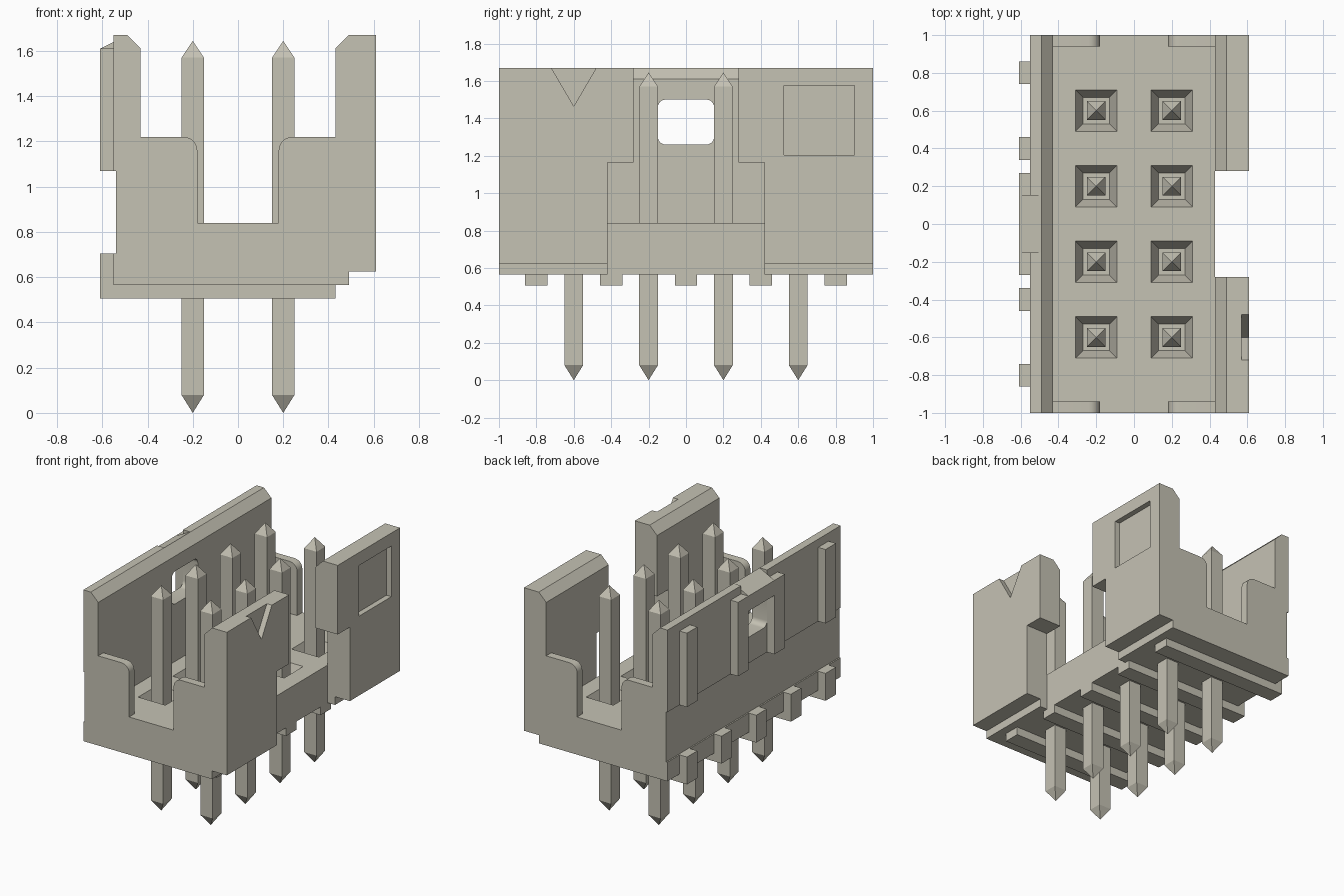
import bpy, bmesh, math

cube = bpy.data.objects.get("Cube")
if cube:
    bpy.data.objects.remove(cube, do_unlink=True)

mat = bpy.data.materials.new("warm grey")
mat.use_nodes = True
COLOR = (0.56, 0.54, 0.455, 1)
mat.diffuse_color = COLOR
mat.node_tree.nodes["Principled BSDF"].inputs["Base Color"].default_value = COLOR


def finish(name, bm):
    bmesh.ops.recalc_face_normals(bm, faces=bm.faces[:])
    me = bpy.data.meshes.new(name)
    bm.to_mesh(me)
    bm.free()
    me.materials.append(mat)
    ob = bpy.data.objects.new(name, me)
    bpy.context.collection.objects.link(ob)
    return ob


def prism(name, pts, axis, a, b):
    """Extrude a profile: (x, z) points along y, or (y, z) points along x."""
    bm = bmesh.new()

    def ring(t):
        return [bm.verts.new((u, t, v) if axis == "y" else (t, u, v)) for u, v in pts]
    r0, r1 = ring(a), ring(b)
    bm.faces.new(r0)
    bm.faces.new(r1)
    n = len(pts)
    for i in range(n):
        j = (i + 1) % n
        bm.faces.new((r0[i], r0[j], r1[j], r1[i]))
    return finish(name, bm)


def box(name, x0, x1, y0, y1, z0, z1):
    return prism(name, [(x0, z0), (x1, z0), (x1, z1), (x0, z1)], "y", y0, y1)


def arc(cx, cz, r, start, end, n=6):
    return [(cx + r * math.cos(math.radians(start + (end - start) * i / n)),
             cz + r * math.sin(math.radians(start + (end - start) * i / n)))
            for i in range(n + 1)]


def combine(target, tool, op):
    tool.hide_render = True
    mod = target.modifiers.new("cut", "BOOLEAN")
    mod.operation = op
    mod.solver = "EXACT"
    mod.object = tool
    bpy.context.view_layer.objects.active = target
    bpy.ops.object.modifier_apply(modifier=mod.name)
    bpy.data.objects.remove(tool, do_unlink=True)


# Housing: floor and two chamfered side walls
FLOOR, TOP, BASE = 0.84, 1.67, 0.565
housing = prism("housing", [
    (-0.55, BASE), (0.49, BASE), (0.49, 0.625), (0.61, 0.625), (0.61, TOP),
    (0.49, TOP), (0.43, 1.61), (0.43, FLOOR), (-0.43, FLOOR), (-0.43, 1.61),
    (-0.49, TOP), (-0.55, TOP), (-0.55, 1.07), (-0.54, 1.07), (-0.54, 0.705),
    (-0.55, 0.705)], "y", -1, 1)

# End panels with a rounded inner corner
for sx in (-1, 1):
    for y0, y1 in ((-1, -0.94), (0.94, 1)):
        corner = arc(0.24, 1.16, 0.06, 180, 90)
        pts = [(0.18, 0.80)] + corner + [(0.46, 1.22), (0.46, 0.80)]
        panel = prism("end_panel", [(sx * x, z) for x, z in pts], "y", y0, y1)
        combine(housing, panel, "UNION")

# Stepped key gap in the left wall
gap = prism("key_gap", [(-0.42, 0.4), (0.42, 0.4), (0.42, 1.165), (0.28, 1.165),
                        (0.28, 1.8), (-0.28, 1.8), (-0.28, 1.165), (-0.42, 1.165)],
            "x", 0.43, 0.8)
combine(housing, gap, "DIFFERENCE")

# Triangle mark and square recess on the outside of the left wall
mark = prism("triangle_mark", [(-0.6, 1.465), (-0.48, TOP), (-0.48, 1.8),
                               (-0.72, 1.8), (-0.72, TOP)], "x", 0.57, 0.7)
combine(housing, mark, "DIFFERENCE")
combine(housing, box("square_recess", 0.57, 0.7, 0.525, 0.9, 1.205, 1.575), "DIFFERENCE")

# Rounded window and sloped notch in the right wall
R = 0.04
window = prism("window", arc(0.15 - R, 1.5 - R, R, 0, 90) + arc(R - 0.15, 1.5 - R, R, 90, 180)
               + arc(R - 0.15, 1.26 + R, R, 180, 270) + arc(0.15 - R, 1.26 + R, R, 270, 360),
               "x", -0.75, -0.35)
combine(housing, window, "DIFFERENCE")
ramp = prism("ramp_notch", [(-0.65, 1.59), (-0.49, TOP), (-0.49, 1.75), (-0.65, 1.75)],
             "y", -0.15, 0.15)
combine(housing, ramp, "DIFFERENCE")

# Tapered pockets around the pins
PINS = [(x, y) for x in (-0.2, 0.2) for y in (-0.6, -0.2, 0.2, 0.6)]
for x, y in PINS:
    bm = bmesh.new()
    bmesh.ops.create_cube(bm, size=1)
    for v in bm.verts:
        upper = v.co.z > 0
        half = 0.118 if upper else 0.07
        v.co = (x + math.copysign(half, v.co.x), y + math.copysign(half, v.co.y),
                FLOOR + 0.02 if upper else FLOOR - 0.1)
    combine(housing, finish("pocket", bm), "DIFFERENCE")

bpy.ops.object.select_all(action="DESELECT")
housing.select_set(True)
bpy.context.view_layer.objects.active = housing
bpy.ops.object.shade_smooth_by_angle(angle=math.radians(25))

# Standoff ribs running under the floor and up the right side
for y in (-0.8, -0.4, 0, 0.4, 0.8):
    prism("standoff_rib", [(-0.61, 0.505), (0.43, 0.505), (0.43, BASE), (-0.55, BASE),
                           (-0.55, 0.705), (-0.61, 0.705)], "y", y - 0.06, y + 0.06)

# Upper side ribs and the bridge above the window
for y in (-0.8, -0.21, 0.21, 0.8):
    box("side_rib", -0.61, -0.55, y - 0.06, y + 0.06, 1.07, 1.61)
prism("window_bridge", [(-0.61, 1.5), (-0.55, 1.5), (-0.55, 1.64), (-0.61, 1.61)],
      "y", -0.15, 0.15)

# Square pins with pointed ends
for x, y in PINS:
    bm = bmesh.new()
    bmesh.ops.create_cube(bm, size=1)
    for v in bm.verts:
        v.co = (x + v.co.x * 0.1, y + v.co.y * 0.1, 1.57 if v.co.z > 0 else 0.08)
    bm.normal_update()
    ends = [f for f in bm.faces if abs(f.normal.z) > 0.9]
    for v in bmesh.ops.poke(bm, faces=ends)["verts"]:
        v.co.z = 1.645 if v.co.z > 1 else 0
    finish("pin", bm)
